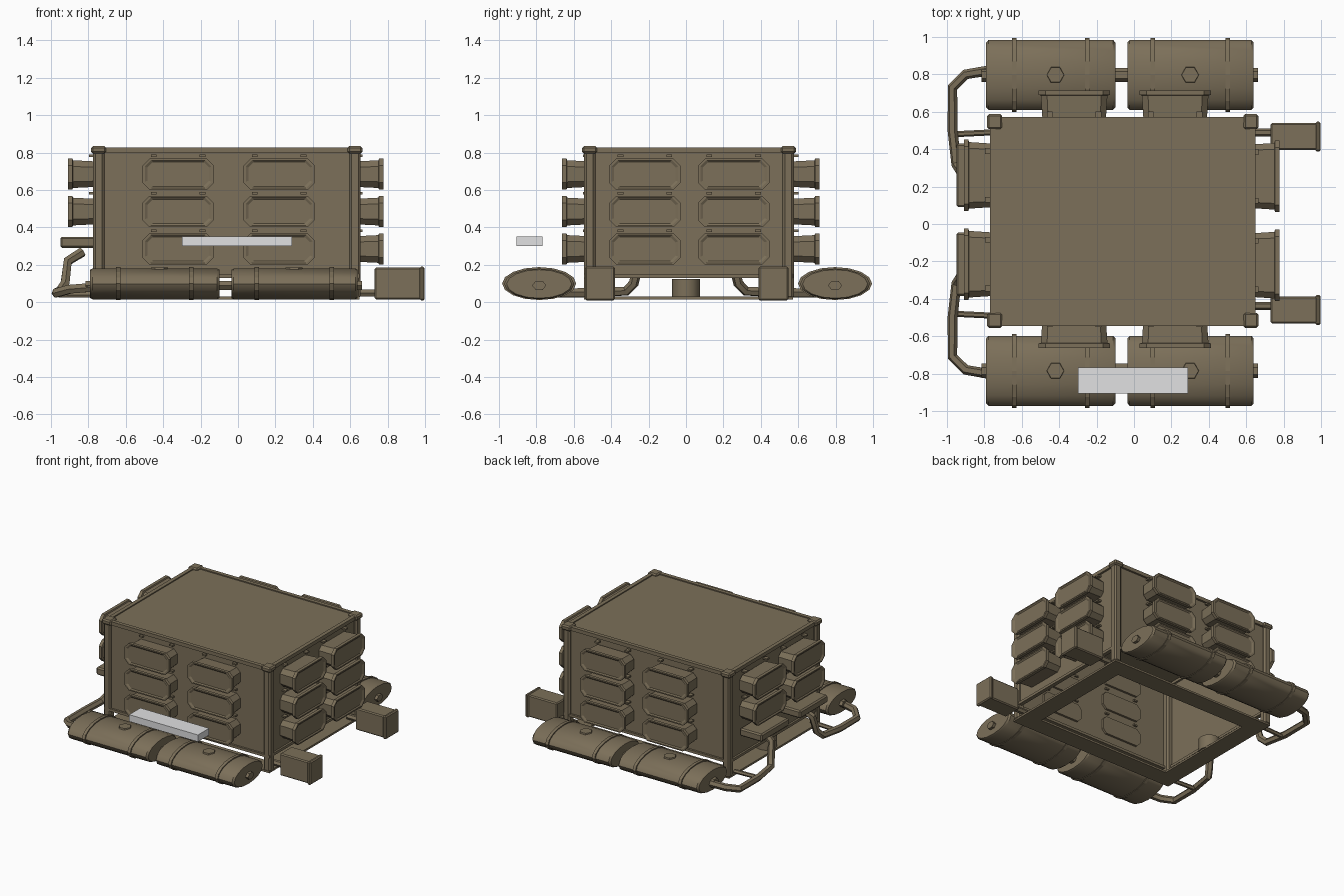
import bpy, bmesh, math
from mathutils import Vector

if "Cube" in bpy.data.objects:
    bpy.data.objects.remove(bpy.data.objects["Cube"])


def material(name, rgb):
    m = bpy.data.materials.new(name)
    m.use_nodes = True
    m.diffuse_color = (*rgb, 1)
    m.node_tree.nodes["Principled BSDF"].inputs["Base Color"].default_value = (*rgb, 1)
    return m


BROWN = material("olive_brown", (0.2, 0.16, 0.1))
GREY = material("light_grey", (0.75, 0.75, 0.76))


def finish(name, bm, mat=BROWN, smooth=False):
    bmesh.ops.recalc_face_normals(bm, faces=bm.faces)
    me = bpy.data.meshes.new(name)
    bm.to_mesh(me)
    bm.free()
    me.materials.append(mat)
    ob = bpy.data.objects.new(name, me)
    bpy.context.collection.objects.link(ob)
    if smooth:
        bpy.ops.object.select_all(action='DESELECT')
        ob.select_set(True)
        bpy.context.view_layer.objects.active = ob
        bpy.ops.object.shade_smooth_by_angle(angle=math.radians(35))
    return ob


def box(name, lo, hi, mat=BROWN, bevel=0, open_bottom=False):
    bm = bmesh.new()
    bmesh.ops.create_cube(bm, size=1)
    lo, hi = Vector(lo), Vector(hi)
    for v in bm.verts:
        v.co = (lo + hi) / 2 + v.co * (hi - lo)
    if open_bottom:
        low = [f for f in bm.faces if f.normal.z < -0.5]
        bmesh.ops.delete(bm, geom=low, context='FACES_ONLY')
    if bevel:
        bmesh.ops.bevel(bm, geom=bm.edges[:], offset=bevel, segments=1, affect='EDGES')
    return finish(name, bm, mat)


def loft(name, rings, smooth=False):
    """Skin a list of equally long point loops and cap both ends."""
    bm = bmesh.new()
    loops = [[bm.verts.new(p) for p in ring] for ring in rings]
    n = len(loops[0])
    for a, b in zip(loops, loops[1:]):
        for i in range(n):
            j = (i + 1) % n
            bm.faces.new((a[i], a[j], b[j], b[i]))
    bm.faces.new(loops[0])
    bm.faces.new(loops[-1])
    return finish(name, bm, smooth=smooth)


def ellipse(x, y, z, ry, rz, n=16):
    return [(x, y + ry * math.cos(2 * math.pi * i / n), z + rz * math.sin(2 * math.pi * i / n))
            for i in range(n)]


def disc(x, y, z, r, n):
    return [(x + r * math.cos(2 * math.pi * i / n), y + r * math.sin(2 * math.pi * i / n), z)
            for i in range(n)]


def pipe(name, points, radius):
    cu = bpy.data.curves.new(name, 'CURVE')
    cu.dimensions = '3D'
    cu.bevel_depth = radius
    cu.bevel_resolution = 1
    cu.use_fill_caps = True
    sp = cu.splines.new('POLY')
    sp.points.add(len(points) - 1)
    for p, co in zip(sp.points, points):
        p.co = (*co, 1)
    tmp = bpy.data.objects.new(name + "_path", cu)
    bpy.context.collection.objects.link(tmp)
    bpy.context.view_layer.update()
    bm = bmesh.new()
    me = tmp.evaluated_get(bpy.context.evaluated_depsgraph_get()).to_mesh()
    bm.from_mesh(me)
    bpy.data.objects.remove(tmp)
    finish(name, bm, smooth=True)


# Hollow container shell
X0, X1, Y0, Y1 = -0.77, 0.65, -0.545, 0.572
box("container_shell", (X0 + .015, Y0 + .015, .14), (X1 - .015, Y1 - .015, .82), open_bottom=True)

# Rails round the top and bottom of the shell, and a wide flat base ring under it
for z0, z1, w, label in ((.8, .828, .03, "top_rail"), (.13, .15, .03, "bottom_rail"),
                         (.015, .03, .14, "base_ring")):
    box(label + "_front", (X0, Y0, z0), (X1, Y0 + w, z1))
    box(label + "_back", (X0, Y1 - w, z0), (X1, Y1, z1))
    box(label + "_right", (X0, Y0 + w, z0), (X0 + w, Y1 - w, z1))
    box(label + "_left", (X1 - w, Y0 + w, z0), (X1, Y1 - w, z1))

# Corner posts, caps and legs
for x in (X0 + .025, X1 - .025):
    for y in (Y0 + .03, Y1 - .025):
        box("corner_post", (x - .03, y - .03, .02), (x + .03, y + .03, .81), bevel=.012)
        box("corner_cap", (x - .04, y - .04, .795), (x + .04, y + .04, .835), bevel=.01)


def pod_ring(place, u, z, hu, hz, d):
    c = hz * .45
    pts = ((-hu, -hz + c), (-hu + c, -hz), (hu - c, -hz), (hu, -hz + c),
           (hu, hz - c), (hu - c, hz), (-hu + c, hz), (-hu, hz - c))
    return [place(u + a, z + b, d) for a, b in pts]


# Side pods: rimmed and slightly dished, in two columns on every wall
POD = ((.17, .068, -.02), (.178, .074, .1), (.191, .083, .104),
       (.191, .083, .128), (.178, .074, .128), (.165, .065, .121))
walls = {
    "front": (lambda u, z, d: (u, Y0 + .01 - d, z), (-.32, .22)),
    "back": (lambda u, z, d: (u, Y1 + .015 + d, z), (-.32, .22)),
    "left": (lambda u, z, d: (X1 + d, u, z), (-.22, .255)),
    "right": (lambda u, z, d: (X0 - .012 - d, u, z), (-.215, .26)),
}
for side, (place, columns) in walls.items():
    for u in columns:
        for z in (.685, .485, .285):
            if side == "right" and z < .3:
                continue
            loft(side + "_pod", [pod_ring(place, u, z, *r) for r in POD])
            # Small clips above each pod
            for s in (-.13, .13):
                a, b = place(u + s - .015, z + .092, -.02), place(u + s + .015, z + .104, .015)
                box(side + "_clip", [min(p) for p in zip(a, b)], [max(p) for p in zip(a, b)])

# Low blocks where the pipes enter
for u in walls["right"][1]:
    box("pipe_block", (-.95, u - .17, .29), (X0 + .01, u + .17, .35), bevel=.01)

# Paired flat tanks with bands, filler caps and end fittings
for y, side in ((-.785, "front"), (.797, "back")):
    for xa, xb, bands, cap in ((-.79, -.1, (-.64, -.25), -.42), (-.035, .64, (.1, .5), .3)):
        sections = ((xa, .93), (xa + .012, 1), (xb - .012, 1), (xb, .93))
        loft(side + "_tank", [ellipse(x, y, .098, .187 * s, .082 * s) for x, s in sections], True)
        for x in bands:
            loft(side + "_tank_band", [ellipse(x + dx, y, .1, .198, .088) for dx in (-.012, .012)])
        loft(side + "_filler_cap", [disc(cap, y, z, r, 6) for z, r in ((.15, .055), (.187, .045))])
    # End fittings and the link between the two tanks
    for x, half in ((-.79, .025), (-.068, .05), (.64, .022)):
        loft(side + "_tank_fitting", [ellipse(x + dx, y, .09, .038, .027, 6) for dx in (-half, half)])

# Pipes from the tank ends up into the right wall
for s, c in ((-1, -.8), (1, .82)):
    ys = [c, c - s * .02, c - s * .09, s * .5, s * .32, s * .28, s * .25, s * .23]
    xs = (-.78, -.9, -.97, -.97, -.95, -.925, -.91, -.83)
    zs = (.08, .07, .05, .05, .06, .1, .22, .27)
    pipe("tank_pipe", list(zip(xs, ys, zs)), .027)
    pipe("tank_pipe_stay", [(-.76, s * .49, .04), (-.96, s * .48, .04)], .016)

# Centre drum standing on the base ring
loft("centre_drum", [disc(-.69, 0, z, .075, 12) for z in (.025, .125)], True)

# Boxes on arms at the left end
for y in (-.46, .467):
    box("end_box", (.73, y - .072, .015), (.99, y + .072, .185), bevel=.008)
    box("end_box_lid", (.97, y - .08, .01), (.998, y + .08, .19), bevel=.008)
    pipe("end_box_arm", [(.6, y + .022, .05), (.75, y + .022, .05)], .022)

# Loose pale bar in front
box("pale_bar", (-.3, -.905, .3), (.29, -.768, .353), GREY)
